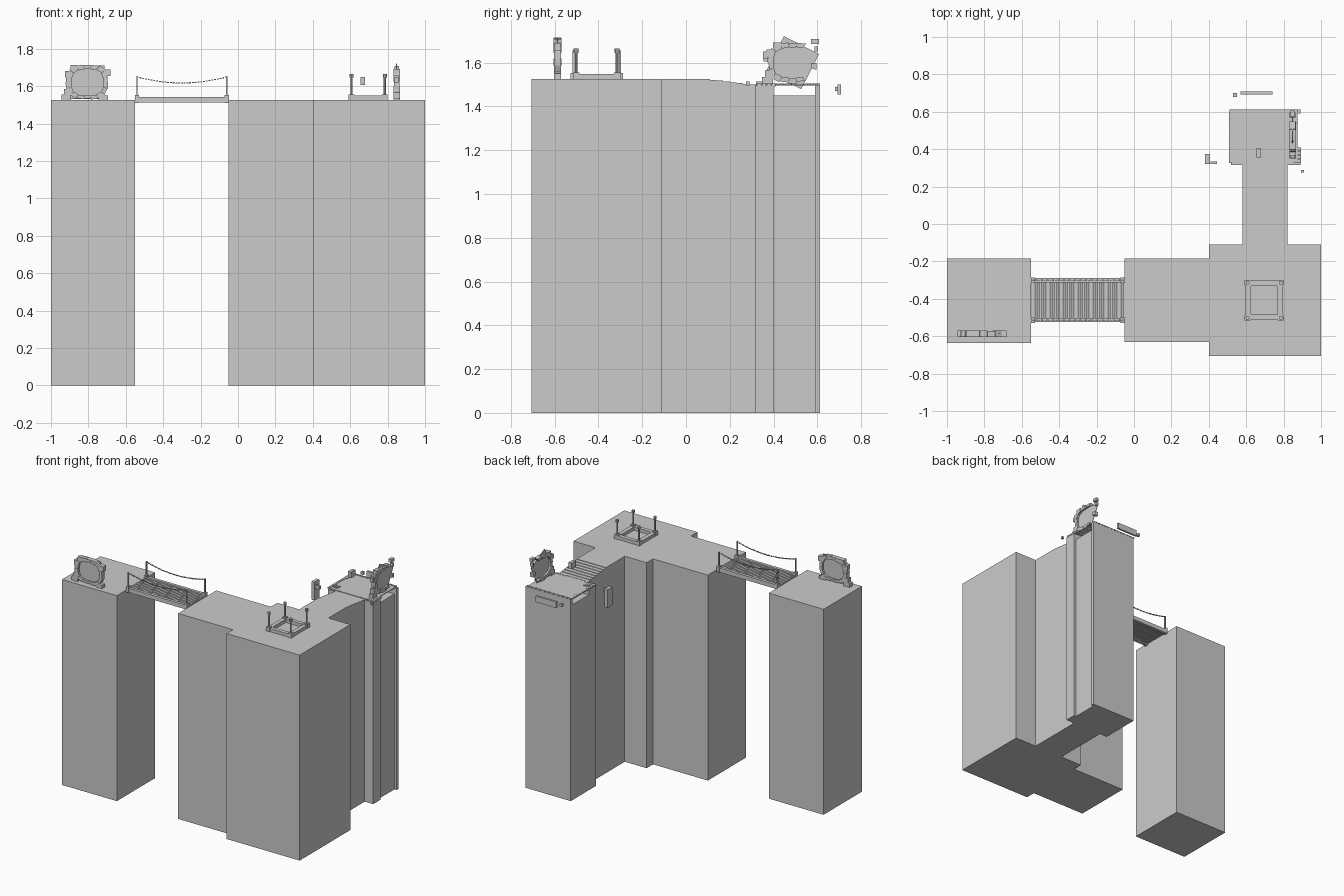
import bpy, bmesh, math, random
from mathutils import Matrix, Vector

if "Cube" in bpy.data.objects:
    bpy.data.objects.remove(bpy.data.objects["Cube"])

random.seed(4)


def finish(name, bm):
    bmesh.ops.recalc_face_normals(bm, faces=bm.faces)
    me = bpy.data.meshes.new(name)
    bm.to_mesh(me)
    bm.free()
    ob = bpy.data.objects.new(name, me)
    bpy.context.collection.objects.link(ob)
    return ob


def add_box(bm, x0, x1, y0, y1, z0, z1):
    m = Matrix.Translation(((x0 + x1) / 2, (y0 + y1) / 2, (z0 + z1) / 2))
    m = m @ Matrix.Diagonal((x1 - x0, y1 - y0, z1 - z0, 1))
    bmesh.ops.create_cube(bm, size=1, matrix=m)


def boxes(name, *dims):
    bm = bmesh.new()
    for d in dims:
        add_box(bm, *d)
    return finish(name, bm)


def add_prism(bm, pts, vec):
    f = bm.faces.new([bm.verts.new(p) for p in pts])
    r = bmesh.ops.extrude_face_region(bm, geom=[f])
    vs = [v for v in r['geom'] if isinstance(v, bmesh.types.BMVert)]
    bmesh.ops.translate(bm, verts=vs, vec=vec)


TOP = 1.525

# island pillars: detached one, and the T-shaped main mass
boxes("detached_pillar", (-1, -.55, -.635, -.185, 0, TOP))
bm = bmesh.new()
outline = [(-.05, -.63), (.4, -.63), (.4, -.705), (1, -.705), (1, -.11), (.82, -.11),
           (.58, -.11), (.4, -.11), (.4, -.185), (-.05, -.185)]
add_prism(bm, [(x, y, 0) for x, y in outline], (0, 0, TOP))
finish("main_pillar", bm)

# neck with shallow steps descending to the ruined platform
bm = bmesh.new()
prof = [(-.11, 0), (-.11, TOP), (.11, TOP)]
for i in range(7):
    y, z = .11 + .03 * i, TOP - .0036 * (i + 1)
    prof += [(y, z), (y + .03, z)]
prof += [(.32, 1.5), (.32, 0)]
add_prism(bm, [(.58, y, z) for y, z in prof], (.24, 0, 0))
finish("stepped_neck", bm)

# ruined platform column, hollow under the paving
boxes("ruin_column", (.518, .89, .315, .4, 0, 1.495),
      (.518, .872, .4, .59, 0, 1.45), (.518, .89, .59, .612, 0, 1.495))
boxes("ruin_paving", (.51, .875, .325, .61, 1.495, 1.501))

# broken tiles along the platform edges
bm = bmesh.new()
for i in range(9):
    y = .325 + .031 * i
    add_box(bm, .508, .522 + random.random() * .015, y, y + .029, 1.496, 1.504)
for i in range(10):
    x = .51 + .037 * i
    add_box(bm, x, x + .034, .6, .612, 1.496, 1.504)
for i in range(4):
    y = .325 + .022 * i
    add_box(bm, .85, .893, y, y + .019, 1.492, 1.504)
    add_box(bm, .53 + .011 * i, .539 + .011 * i, .35, .39, 1.5, 1.505)
for x in (.53, .57, .75, .8):
    add_box(bm, x, x + .035, .322, .335, 1.475, 1.503)
finish("broken_tiles", bm)

# floating debris
boxes("floating_debris",
      (.57, .74, .693, .708, 1.455, 1.5), (.53, .55, .68, .7, 1.47, 1.49),
      (.38, .405, .32, .375, 1.38, 1.515), (.41, .445, .32, .335, 1.47, 1.495),
      (.655, .68, .355, .405, 1.605, 1.65), (.893, .908, .275, .29, 1.495, 1.513))

# footbridge: side beams, end caps, close-set slats
YS = (-.514, -.301)
bm = bmesh.new()
for y in YS:
    add_box(bm, -.55, -.05, y - .011, y + .011, 1.512, 1.543)
    for x in (-.54, -.06):
        add_box(bm, x - .011, x + .011, y - .014, y + .014, 1.51, 1.553)
finish("bridge_beams", bm)
bm = bmesh.new()
N = 50
for i in range(N):
    x = -.55 + .5 * i / N
    add_box(bm, x + .001, x + .009, YS[0] + .009, YS[1] - .009, 1.52, 1.533)
finish("bridge_slats", bm)

# bridge posts and sagging chains
bm = bmesh.new()
for y in YS:
    for x in (-.54, -.06):
        add_box(bm, x - .004, x + .004, y - .004, y + .004, 1.55, 1.655)
finish("bridge_posts", bm)
bm = bmesh.new()
for y in YS:
    for i in range(33):
        t = i / 32
        x, z = -.536 + .472 * t, 1.617 + .032 * (2 * t - 1) ** 2
        w = .0045 if i % 2 else .002
        add_box(bm, x - .005, x + .005, y - w, y + w, z - .003, z + .003)
finish("bridge_chains", bm)

# square plinth with four knobbed corner posts
PX, PY = (.607, .785), (-.502, -.315)
boxes("plinth_frame",
      (.595, .797, -.514, -.485, TOP, 1.549), (.595, .797, -.332, -.303, TOP, 1.549),
      (.595, .625, -.485, -.332, TOP, 1.549), (.767, .797, -.485, -.332, TOP, 1.549))
bm = bmesh.new()
for x in PX:
    for y in PY:
        add_box(bm, x - .015, x + .015, y - .015, y + .015, TOP, 1.556)
        for r, z0, z1 in ((.006, 1.556, 1.645), (.011, 1.645, 1.664)):
            bmesh.ops.create_cone(bm, cap_ends=True, segments=8, radius1=r, radius2=r,
                                  depth=z1 - z0,
                                  matrix=Matrix.Translation((x, y, (z0 + z1) / 2)))
finish("plinth_posts", bm)


def gateway(name, center, along, missing, tilt, side):
    """Stone ring standing on blocks, with a thin square panel inside."""
    cx, cy, zc = center
    u = Vector((1, 0, 0)) if along == 'x' else Vector((0, 1, 0))
    n = Vector((0, 1, 0)) if along == 'x' else Vector((1, 0, 0))
    c = Vector((cx, cy, zc))

    def P(a, b, d):
        return c + u * a + Vector((0, 0, b)) + n * d

    def rim(ang, s):
        ca, sa = math.cos(ang), math.sin(ang)
        k = (abs(ca) ** 3 + abs(sa) ** 3) ** (-1 / 3)
        return .113 * s * k * ca, .092 * s * k * sa

    bm = bmesh.new()
    count = 18
    for i in range(count):
        if i in missing:
            continue
        a0, a1 = 2 * math.pi * i / count, 2 * math.pi * (i + .98) / count
        so = .94 + .1 * random.random()
        si = .74 + .04 * random.random()
        t = .015 + .003 * random.random()
        pts = [P(*rim(a, s), -t) for a, s in ((a0, si), (a0, so), (a1, so), (a1, si))]
        add_prism(bm, pts, n * 2 * t)

    def block(a0, a1, b0, b1, t=.017):
        add_prism(bm, [P(a, b, -t) for a, b in ((a0, b0), (a1, b0), (a1, b1), (a0, b1))],
                  n * 2 * t)
    base = -.095
    for b in ((-.14, -.09, base, base + .03), (-.125, -.085, base + .03, base + .06),
              (-.12, -.09, base + .12, base + .155), (-.09, -.05, .06, .092)):
        block(*b)
    if side:
        block(.06, .11, base, base + .025)
        block(.085, .122, base + .13, base + .165)
    else:  # loose stones drifting off the broken side
        block(.1, .116, .05, .075, .012)
        block(.085, .12, .085, .108, .012)
        block(-.135, -.115, .02, .05, .012)
    finish(name + "_stones", bm)

    bm = bmesh.new()
    h = .09
    pts = []
    for a, b in ((-h, -h), (h, -h), (h, h), (-h, h)):
        ca, sa = math.cos(tilt), math.sin(tilt)
        pts.append(P(a * ca - b * sa, a * sa + b * ca, -.002))
    add_prism(bm, pts, n * .004)
    finish(name + "_panel", bm)


gateway("intact_gateway", (-.805, -.587, 1.62), 'x', (), 0, True)
gateway("ruined_gateway", (.848, .487, 1.6), 'y', (0, 1, 2, 15, 16), math.radians(-27), False)
